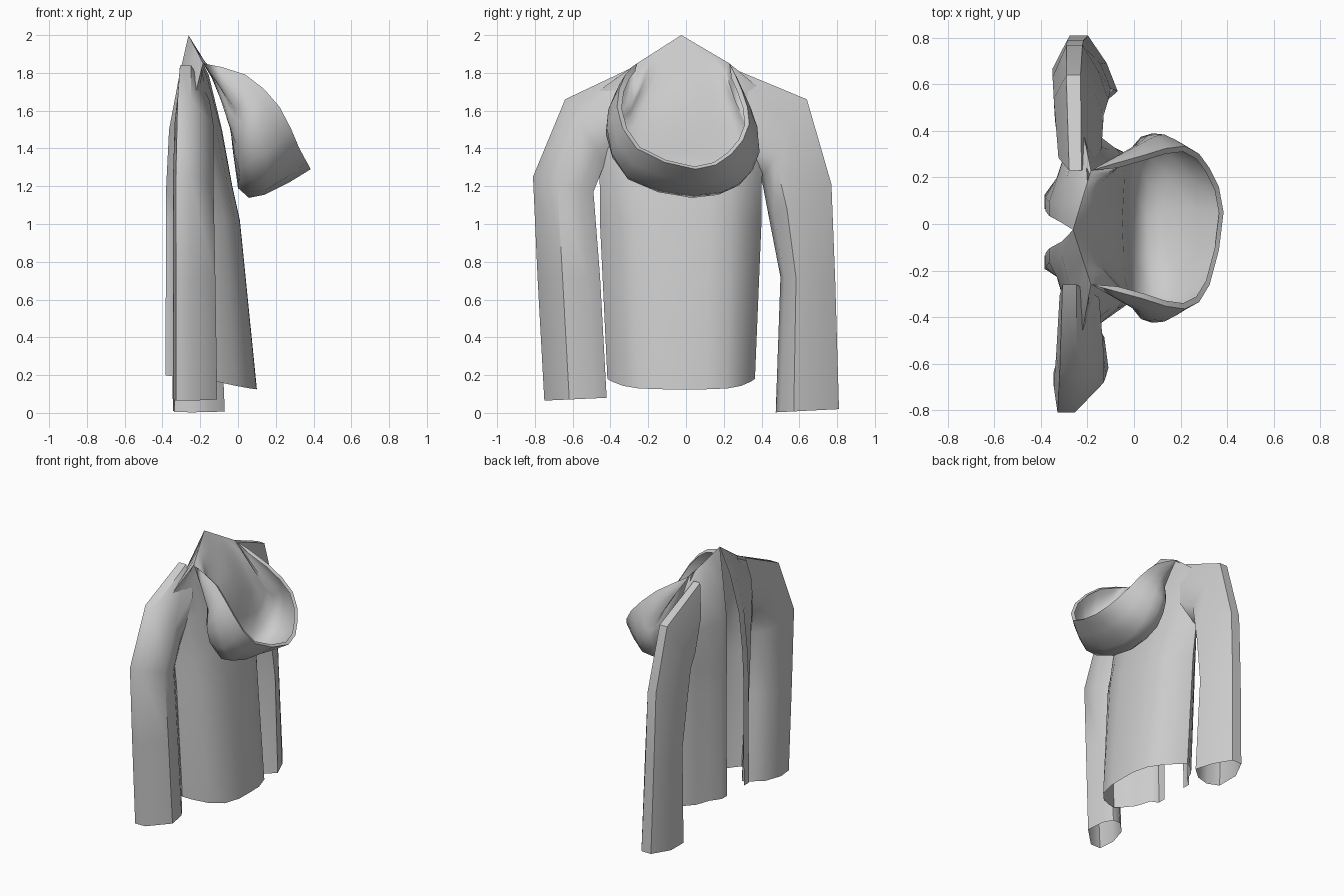
import bpy, math
from mathutils import Vector as V

if "Cube" in bpy.data.objects:
    bpy.data.objects.remove(bpy.data.objects["Cube"])


def make(name, rows, closed=False, angle=50):
    """Skin a grid of rows into one open sheet or tube."""
    n = len(rows[0])
    verts = [tuple(p) for r in rows for p in r]
    faces = []
    for i in range(len(rows) - 1):
        for j in range(n if closed else n - 1):
            k = (j + 1) % n
            faces.append((i * n + j, i * n + k, (i + 1) * n + k, (i + 1) * n + j))
    me = bpy.data.meshes.new(name)
    me.from_pydata(verts, [], faces)
    ob = bpy.data.objects.new(name, me)
    bpy.context.collection.objects.link(ob)
    bpy.ops.object.select_all(action='DESELECT')
    ob.select_set(True)
    bpy.context.view_layer.objects.active = ob
    bpy.ops.object.mode_set(mode='EDIT')
    bpy.ops.mesh.select_all(action='SELECT')
    bpy.ops.mesh.remove_doubles(threshold=0.0005)
    bpy.ops.mesh.normals_make_consistent(inside=False)
    bpy.ops.object.mode_set(mode='OBJECT')
    bpy.ops.object.shade_smooth_by_angle(angle=math.radians(angle))
    return ob


def smooth(pts, steps=2):
    """Curve through the points (Catmull-Rom)."""
    out = []
    for i in range(len(pts) - 1):
        a, b, c, d = (pts[max(i - 1, 0)], pts[i], pts[i + 1], pts[min(i + 2, len(pts) - 1)])
        for s in range(steps):
            t = s / steps
            out.append(0.5 * (2 * b + (c - a) * t + (2 * a - 5 * b + 4 * c - d) * t ** 2
                              + (3 * b - a - 3 * c + d) * t ** 3))
    return out + [pts[-1].copy()]


# Collar line shared by the torso top and the hood
PEAK = V((-.262, -.025, 2.0))


def collar(s, u):
    return PEAK.lerp(V((-.185, .23 if s > 0 else -.26, 1.85)), u)


# Torso: open-fronted shell
# z front, side, back | x edge, y edge, x front, x side, y side, x back | roundness
levels = [
    (1.79, 1.71, 1.79, -.31, .04, -.31, -.22, .40, -.155, 2),
    (1.50, 1.50, 1.50, -.365, .07, -.34, -.23, .42, -.085, 3),
    (1.20, 1.20, 1.20, -.38, .09, -.34, -.21, .40, -.03, 4),
    (1.02, 1.02, 1.02, -.38, .10, -.34, -.19, .40, .01, 4),
    (.20, .18, .125, -.385, .10, -.33, -.17, .365, .10, 4),
]
FRONT_U, BACK_U = (.5, .75, .93, 1), (.94, .8, .6, .3)


def torso_half(lv, s):
    zf, zs, zb, xe, ye, xf, xs, ys, xb, p = lv
    if s < 0:
        ys *= 1.14
    pts = [V((xe, s * ye - .035, zf)), V((xe, s * (ye + .06) - .035, zf))]
    for u in FRONT_U:
        pts.append(V((xs + (xf - xs) * (1 - u ** p), s * u * ys, zf + (zs - zf) * u)))
    for u in BACK_U:
        w = u if p < 3 else u ** 5
        pts.append(V((xs + (xb - xs) * (1 - u ** p), s * u * ys, zb + (zs - zb) * w)))
    return pts


top = [[collar(s, u) for u in (0, .25) + FRONT_U + BACK_U] for s in (-1, 1)]
rows = [top[0] + [PEAK.copy()] + top[1][::-1]]
for lv in levels:
    rows.append(torso_half(lv, -1) + [V((lv[8], -.01, lv[2]))] + torso_half(lv, 1)[::-1])
make("torso", rows)

# Sleeves: section outline (outward, backward), then rings of
# (outer y, z), (inner y, z), x min, x max
sleeves = {
    "right_sleeve": (
        [(1, -.5), (1, .07), (.3, .65), (-.43, 1), (-.85, .4), (-1, -.3), (-.8, -.93), (.16, -1)],
        [((.23, 1.83), (.36, 1.30), -.325, -.14), ((.64, 1.66), (.40, 1.24), -.345, -.13),
         ((.77, 1.21), (.44, 1.03), -.35, -.11), ((.79, .70), (.50, .72), -.35, -.10),
         ((.81, .02), (.475, .003), -.345, -.07)]),
    "left_sleeve": (
        [(1, -.85), (1, -.15), (.2, 1), (-.6, .85), (-1, .5), (-1, 0), (-.5, -.7), (.3, -1)],
        [((-.26, 1.84), (-.40, 1.38), -.32, -.15), ((-.64, 1.66), (-.43, 1.32), -.335, -.13),
         ((-.81, 1.25), (-.49, 1.17), -.345, -.13), ((-.785, .70), (-.455, .72), -.345, -.12),
         ((-.75, .065), (-.42, .08), -.345, -.11)]),
}
for name, (outline, rings) in sleeves.items():
    rows = []
    for (oy, oz), (iy, iz), x0, x1 in rings:
        rows.append([V(((x0 + x1) / 2 + f * (x1 - x0) / 2,
                        (oy + iy) / 2 + o * (oy - iy) / 2,
                        (oz + iz) / 2 + o * (oz - iz) / 2)) for o, f in outline])
    make(name, rows, closed=True)

# Hood: strands hang from the collar line, round the bag and up to the rim
# (position on collar, left side lift, points)
strands = [
    (.75, .08, [(-.12, .215, 1.79), (-.05, .26, 1.65), (0, .33, 1.53), (.03, .345, 1.61), (.04, .295, 1.71)]),
    (.5, .09, [(-.14, .17, 1.80), (-.05, .27, 1.56), (.03, .375, 1.38), (.13, .385, 1.42), (.22, .335, 1.53)]),
    (.25, .03, [(-.15, .10, 1.81), (-.04, .21, 1.50), (.01, .26, 1.24), (.16, .29, 1.22), (.325, .24, 1.37)]),
]
back = [(-.16, 0, 1.82), (-.05, 0, 1.60), (0, 0, 1.19), (.14, .06, 1.155), (.385, .05, 1.29)]


def side(s):
    out = [[collar(s, 1) for _ in range(6)]]
    for u, lift, pts in strands:
        row = [collar(s, u)]
        for x, y, z in pts:
            row.append(V((x, y, z)) if s > 0 else V((x, -y * 1.09, z + (lift if x >= 0 else 0))))
        out.append(row)
    return out


grid = side(1) + [[PEAK.copy()] + [V(p) for p in back]] + side(-1)[::-1]
grid = [smooth(s) for s in grid]
cols = [smooth(list(c)) for c in zip(*grid)]
# Top edge follows the straight collar exactly
m = len(cols[0]) // 2
cols[0] = [collar(1, 1 - i / m) for i in range(m)] + [collar(-1, i / m) for i in range(m + 1)]
# Folded lip inside the rim
centre = V((.10, -.01, 1.50))
cols.append([p.lerp(centre, .07) if 0 < i < 2 * m else p.copy() for i, p in enumerate(cols[-1])])
make("hood", cols, angle=60)
